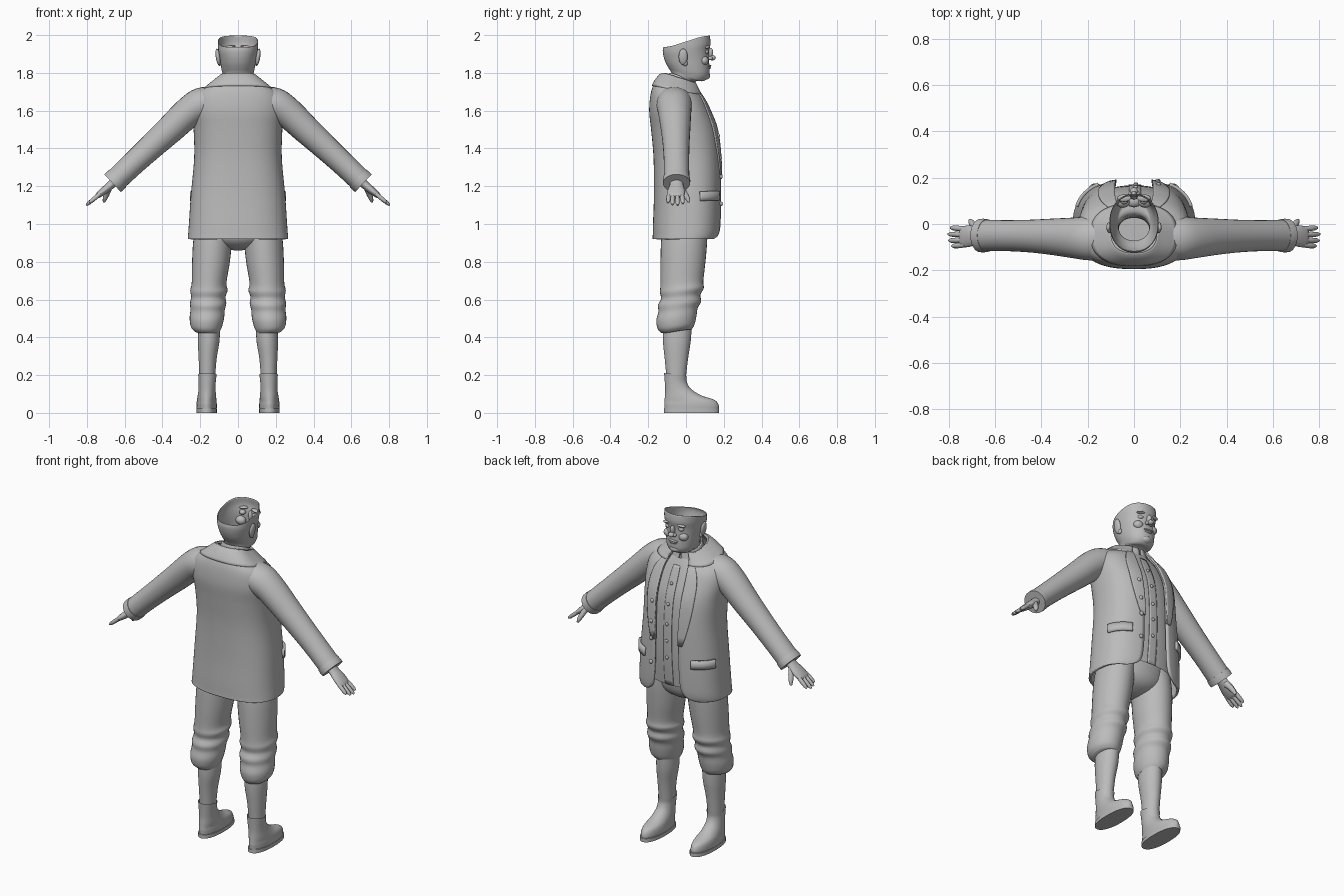
import bpy, bmesh, math
from mathutils import Vector, Matrix

if "Cube" in bpy.data.objects:
    bpy.data.objects.remove(bpy.data.objects["Cube"])

grey = bpy.data.materials.new("plain grey")
grey.use_nodes = True
grey.diffuse_color = (0.5, 0.5, 0.5, 1)
grey.node_tree.nodes["Principled BSDF"].inputs["Base Color"].default_value = (0.5, 0.5, 0.5, 1)


def finish(name, bm, mirror=False, thick=0, flip=True):
    """Turn a bmesh into a smooth-shaded object."""
    if flip:
        bmesh.ops.recalc_face_normals(bm, faces=bm.faces)
    me = bpy.data.meshes.new(name)
    bm.to_mesh(me)
    bm.free()
    me.materials.append(grey)
    me.shade_smooth()
    me.set_sharp_from_angle(angle=math.radians(45))
    ob = bpy.data.objects.new(name, me)
    bpy.context.collection.objects.link(ob)
    if thick:
        mod = ob.modifiers.new("thickness", 'SOLIDIFY')
        mod.thickness, mod.offset = thick, -1
    if mirror:
        ob.modifiers.new("other side", 'MIRROR')
    return ob


def dense(rows, k=4):
    """Smooth a list of section tuples with a Catmull-Rom curve."""
    out = []
    for i in range(len(rows) - 1):
        a, b, c, d = (rows[max(0, min(len(rows) - 1, i + j))] for j in (-1, 0, 1, 2))
        for s in range(k):
            t = s / k
            out.append(tuple(q + t / 2 * (r - p + t * (2*p - 5*q + 4*r - w + t * (3*(q - r) + w - p)))
                             for p, q, r, w in zip(a, b, c, d)))
    return out + [rows[-1]]


def skin(bm, rings, closed, caps):
    vs = [[bm.verts.new(p) for p in ring] for ring in rings]
    n = len(vs[0])
    for a, b in zip(vs, vs[1:]):
        for i in range(n if closed else n - 1):
            j = (i + 1) % n
            bm.faces.new((a[i], a[j], b[j], b[i]))
    if caps:
        bm.faces.new(vs[0])
        bm.faces.new(vs[-1])


def spow(v, e):
    return math.copysign(abs(v) ** (2 / e), v)


def loft(name, rows, cx=None, n=32, exp=2.0, span=None, out=0, caps=False, **kw):
    """Stack upright sections: back z, front z, half width, back y, front y, extra."""
    rings = []
    for row in rows:
        zb, zf, rx, yb, yf, extra = row
        t0, t1 = span(row) if span else (0, math.tau)
        rx, yc, ry = rx + out, (yb + yf) / 2, (yf - yb) / 2 + out
        ring = []
        for i in range(n):
            t = t0 + (t1 - t0) * i / (n - 1 if span else n)
            s = (math.cos(t) + 1) / 2
            s = s * s * (3 - 2 * s)
            ring.append(((extra if cx else 0) + rx * spow(math.sin(t), exp),
                         yc + ry * spow(math.cos(t), exp), zb + (zf - zb) * s))
        rings.append(ring)
    bm = bmesh.new()
    skin(bm, rings, not span, caps)
    return finish(name, bm, **kw)


def tube(bm, path, n=20):
    """Sweep an oval along points (x, y, z, radius in y, other radius)."""
    pts = [Vector(p[:3]) for p in path]
    rings = []
    for i, p in enumerate(path):
        d = (pts[min(i + 1, len(pts) - 1)] - pts[max(i - 1, 0)]).normalized()
        u = Vector((0, 1, 0))
        u = (u - d * u.dot(d)).normalized()
        v = d.cross(u)
        rings.append([pts[i] + u * p[3] * math.cos(math.tau * k / n) + v * p[4] * math.sin(math.tau * k / n)
                      for k in range(n)])
    skin(bm, rings, True, True)


def ball(name, loc, size, tilt=0, axis='Y', mirror=False, seg=20):
    bm = bmesh.new()
    mat = Matrix.Translation(loc) @ Matrix.Rotation(math.radians(tilt), 4, axis) @ Matrix.Diagonal((*size, 1))
    bmesh.ops.create_uvsphere(bm, u_segments=seg, v_segments=seg // 2, radius=1, matrix=mat)
    return finish(name, bm, mirror=mirror)


# Coat: an open-fronted shell; the last number is half the front gap
COAT = dense([
    (.92, .92, .265, -.177, .172, .17), (.945, .945, .264, -.176, .182, .115),
    (1.0, 1.0, .26, -.175, .188, .09), (1.15, 1.15, .25, -.17, .19, .08),
    (1.35, 1.35, .232, -.172, .186, .08), (1.5, 1.5, .235, -.185, .168, .085),
    (1.6, 1.6, .243, -.195, .13, .085), (1.69, 1.66, .225, -.187, .1, .08),
    (1.745, 1.7, .165, -.168, .075, .07), (1.785, 1.735, .115, -.14, .058, .055),
    (1.8, 1.75, .095, -.12, .05, .045)])
EXP = 2.5


def edge(row):
    return math.asin(min(1, row[5] / row[2]) ** (EXP / 2))


def around(row):
    return edge(row), math.tau - edge(row)


def lapel_span(row):
    w = max(0, math.sin(math.pi * min(1, (row[1] - 1.2) / .62)))
    return edge(row) - .02, edge(row) + .02 + .3 * w


def between(lo, hi):
    return [r for r in COAT if lo <= r[1] <= hi]


def coat_at(z):
    return min(COAT, key=lambda r: abs(r[1] - z))


loft("coat", COAT, n=72, exp=EXP, span=around, thick=.012)
loft("coat_collar", between(1.69, 1.8), n=64, exp=EXP, span=around, out=.008, thick=.012)
loft("coat_lapels", between(1.22, 1.72), n=10, exp=EXP, span=lapel_span, out=.007, thick=.009, mirror=True)

# Pocket flaps follow the coat surface
base = coat_at(1.15)
flap = [(z, z + .01) + base[2:] for z in (1.115, 1.135, 1.165)]
loft("pocket_flaps", flap, n=16, exp=EXP, span=lambda r: (.55, 1.3), out=.012, thick=.014, mirror=True)

# Waistcoat and shirt collar
VEST = dense([(1.0, .98, .215, -.14, .15, 0), (1.15, 1.15, .21, -.14, .165, 0), (1.35, 1.35, .2, -.14, .165, 0),
              (1.5, 1.5, .2, -.15, .148, 0), (1.6, 1.6, .2, -.16, .112, 0), (1.69, 1.66, .17, -.15, .085, 0),
              (1.75, 1.71, .09, -.11, .06, 0)])
loft("waistcoat", VEST, n=48, exp=2.4)
loft("waistcoat_placket", [r for r in VEST if r[1] < 1.68], n=5, exp=2.4, span=lambda r: (-.07, .1),
     out=.004, thick=.004)
loft("shirt_collar", dense([(1.73, 1.69, .1, -.115, .065, .02), (1.77, 1.73, .088, -.1, .055, .01),
                            (1.8, 1.755, .08, -.09, .05, .014)]), n=40, span=around, thick=.008)

# Buttons
for i, z in enumerate((1.13, 1.24, 1.35, 1.46, 1.57)):
    v = min(VEST, key=lambda r: abs(r[1] - z))
    ball(f"waistcoat_button_{i + 1}", (.008, v[4] + .006, v[1]), (.01, .007, .01), seg=12)
    c = coat_at(z - .01)
    if i < 4:
        ball(f"coat_button_{i + 1}", (c[5] + .022, c[4] - .004, c[1]), (.012, .009, .012), seg=12)

# Sleeves with a turned cuff
bm = bmesh.new()
tube(bm, dense([(.1, -.06, 1.66, .09, .07), (.19, -.062, 1.635, .095, .088), (.26, -.06, 1.593, .088, .082),
                (.36, -.055, 1.5, .078, .075), (.46, -.052, 1.408, .07, .068), (.56, -.05, 1.315, .067, .063),
                (.66, -.05, 1.22, .068, .061)]), n=28)
finish("sleeves", bm, mirror=True)
bm = bmesh.new()
tube(bm, [(.635, -.05, 1.243, .071, .063), (.65, -.05, 1.229, .073, .065), (.664, -.05, 1.216, .072, .064)], n=28)
finish("cuffs", bm, mirror=True)

# Hands: palm, four fingers and a thumb
bm = bmesh.new()
tube(bm, dense([(.65, -.05, 1.228, .034, .026), (.675, -.05, 1.205, .036, .022), (.71, -.052, 1.176, .046, .02),
                (.74, -.056, 1.152, .045, .015), (.752, -.056, 1.142, .038, .008)]))
for y, length in ((-.022, .9), (-.046, 1.05), (-.069, 1), (-.09, .82)):
    a, d = Vector((.73, y, 1.16)), Vector((.07, (y + .055) * .2, -.058)) * length
    tube(bm, [(*(a + d * s), r, r) for s, r in ((0, .011), (.5, .012), (.85, .01), (1, .005))], n=10)
tube(bm, dense([(.68, -.035, 1.195, .02, .016), (.692, -.01, 1.165, .016, .015), (.704, .008, 1.135, .013, .012),
                (.71, .016, 1.115, .006, .006)]), n=12)
finish("hands", bm, mirror=True)

# Breeches with gathered folds above the knee band; last number is the leg centre
LEG = [(1.04, .1, -.12, .11, .115), (.92, .103, -.132, .113, .133), (.8, .1, -.135, .104, .143),
       (.69, .092, -.135, .092, .153), (.65, .099, -.138, .094, .154), (.615, .091, -.132, .076, .157),
       (.58, .096, -.148, .08, .158), (.545, .091, -.146, .062, .161), (.5, .091, -.157, .055, .165),
       (.455, .082, -.15, .044, .167), (.432, .066, -.13, .03, .162)]
loft("breeches_legs", dense([(z - .01, z + .01, rx, yb, yf, c) for z, rx, yb, yf, c in LEG]), cx=True,
     caps=True, mirror=True)
loft("breeches_seat", dense([(.86, .86, .02, -.03, .02, 0), (.885, .885, .12, -.1, .08, 0),
                             (.94, .94, .195, -.14, .115, 0), (1.06, 1.06, .2, -.14, .13, 0)]), caps=True)

# Stockings
loft("stockings", dense([(.46, .46, .056, -.122, .03, .152), (.38, .38, .057, -.122, .025, .155),
                         (.28, .28, .047, -.112, .01, .161), (.15, .15, .04, -.1, -.005, .163)]),
     cx=True, mirror=True)

# Ankle boots and soles
loft("boots", dense([(.015, .015, .053, -.113, .172, .166), (.045, .04, .054, -.115, .173, .166),
                     (.06, .068, .052, -.114, .152, .166), (.085, .093, .049, -.112, .08, .165),
                     (.12, .128, .045, -.11, .025, .164), (.16, .165, .045, -.112, .004, .163),
                     (.21, .195, .049, -.116, .004, .162)]), cx=True, mirror=True)
loft("boot_soles", [(z, z, .055, -.116, .176, .166) for z in (0, .022)], cx=True, exp=2.3, caps=True, mirror=True)

# Head: an open-topped shell running down into the neck
loft("head", dense([(1.66, 1.66, .07, -.085, .03, 0), (1.78, 1.75, .07, -.075, .045, 0),
                    (1.805, 1.757, .075, -.08, .095, 0), (1.825, 1.785, .084, -.092, .121, 0),
                    (1.85, 1.825, .091, -.106, .124, 0), (1.88, 1.87, .097, -.117, .122, 0),
                    (1.905, 1.915, .103, -.122, .122, 0), (1.922, 1.955, .106, -.123, .13, 0),
                    (1.937, 1.997, .107, -.12, .126, 0)]), n=48, exp=2.2, thick=.004)

# Face features
ball("nose_bridge", (0, .124, 1.9), (.013, .018, .032), -18, 'X')
ball("nose_tip", (0, .139, 1.88), (.017, .019, .014))
ball("nostrils", (.014, .129, 1.877), (.011, .013, .01), mirror=True)
ball("eyes", (.042, .103, 1.912), (.018, .018, .013), mirror=True)
ball("brows", (.043, .112, 1.937), (.03, .016, .008), 8, mirror=True)
ball("cheeks", (.048, .095, 1.865), (.03, .025, .025), mirror=True)
ball("upper_lip", (0, .122, 1.837), (.03, .012, .006))
ball("lower_lip", (0, .12, 1.827), (.025, .012, .007))
ball("chin", (0, .1, 1.785), (.035, .028, .022))
ball("ears", (.106, -.015, 1.885), (.012, .024, .044), 8, mirror=True)
ball("ear_lobes", (.098, -.004, 1.852), (.009, .013, .016), mirror=True)
